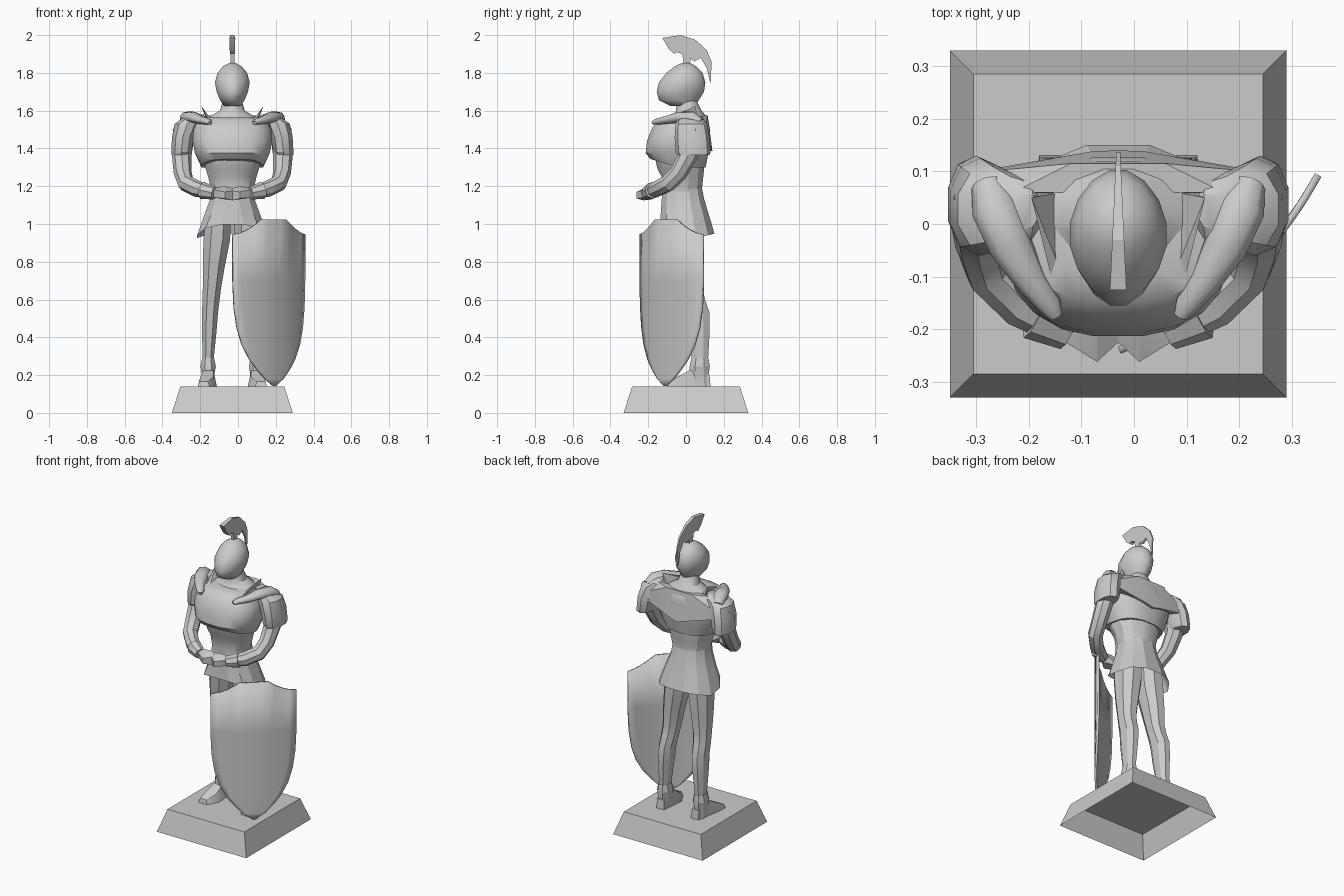
import bpy, bmesh, math
from mathutils import Vector

if "Cube" in bpy.data.objects:
    bpy.data.objects.remove(bpy.data.objects["Cube"])

CX = -0.03  # figure's centre line; body parts use x relative to it

steel = bpy.data.materials.new("grey_stone")
steel.diffuse_color = (0.6, 0.6, 0.6, 1)
steel.use_nodes = True
steel.node_tree.nodes["Principled BSDF"].inputs["Base Color"].default_value = steel.diffuse_color


def finish(name, bm, x=CX, mirror=False, smooth=35, solid=0.0, recalc=True):
    if recalc:
        bmesh.ops.recalc_face_normals(bm, faces=bm.faces)
    me = bpy.data.meshes.new(name)
    bm.to_mesh(me)
    bm.free()
    ob = bpy.data.objects.new(name, me)
    bpy.context.collection.objects.link(ob)
    ob.location.x = x
    me.materials.append(steel)
    if solid:
        m = ob.modifiers.new("thickness", 'SOLIDIFY')
        m.thickness = solid
        m.offset = 0
    if mirror:
        m = ob.modifiers.new("mirror", 'MIRROR')
        m.use_mirror_merge = False
    bpy.ops.object.select_all(action='DESELECT')
    ob.select_set(True)
    bpy.context.view_layer.objects.active = ob
    bpy.ops.object.shade_smooth_by_angle(angle=math.radians(smooth))
    return ob


def skin(bm, rings, cap_start=True, cap_end=True):
    n = len(rings[0])
    vs = [[bm.verts.new(p) for p in r] for r in rings]
    for a, b in zip(vs, vs[1:]):
        for i in range(n):
            j = (i + 1) % n
            bm.faces.new((a[i], a[j], b[j], b[i]))
    if cap_start:
        bm.faces.new(vs[0][::-1])
    if cap_end:
        bm.faces.new(vs[-1])


def spow(v, e):
    return math.copysign(abs(v) ** (2 / e), v)


def loft(name, rows, n=16, e=2.2, caps=(True, True), **kw):
    """rows: (z or (front, side, back) z, centre x, half width, front y, back y)"""
    rings = []
    for z, cx, w, yf, yb in rows:
        ring = []
        for i in range(n):
            a = 2 * math.pi * (i + 0.5) / n
            c, s = spow(math.cos(a), e), spow(math.sin(a), e)
            if isinstance(z, tuple):
                end = z[0] if s < 0 else z[2]
                h = z[1] + (end - z[1]) * abs(s)
            else:
                h = z
            ring.append((cx + w * c, (yf + yb) / 2 + (yb - yf) / 2 * s, h))
        rings.append(ring)
    bm = bmesh.new()
    skin(bm, rings, *caps)
    return finish(name, bm, **kw)


def tube(name, path, n=8, flat=1.0, **kw):
    """path: (x, y, z, radius); rings follow the path without twisting"""
    pts = [Vector(p[:3]) for p in path]
    t0 = (pts[1] - pts[0]).normalized()
    u = t0.orthogonal().normalized()
    rings = []
    for k, p in enumerate(pts):
        t = (pts[min(k + 1, len(pts) - 1)] - pts[max(k - 1, 0)]).normalized()
        u = t0.rotation_difference(t) @ u
        t0 = t
        v = t.cross(u)
        ring = []
        for i in range(n):
            a = 2 * math.pi * i / n
            d = (u * math.cos(a) + v * math.sin(a)) * path[k][3]
            d.z *= flat
            ring.append(p + d)
        rings.append(ring)
    bm = bmesh.new()
    skin(bm, rings)
    return finish(name, bm, **kw)


def hull(name, points, **kw):
    bm = bmesh.new()
    for p in points:
        bm.verts.new(p)
    bmesh.ops.convex_hull(bm, input=bm.verts)
    loose = [v for v in bm.verts if not v.link_faces]
    bmesh.ops.delete(bm, geom=loose, context='VERTS')
    return finish(name, bm, **kw)


# plinth, open underneath
bm = bmesh.new()
skin(bm, [[(sx * w, sy * d, z) for sx, sy in ((-1, -1), (1, -1), (1, 1), (-1, 1))]
          for w, d, z in ((0.32, 0.33, 0), (0.275, 0.285, 0.14))], cap_start=False)
finish("plinth", bm)

# helmet, neck and shoulder slope
loft("helmet", [(1.625, 0, .045, -.085, .05), (1.655, 0, .066, -.145, .07),
                (1.70, 0, .085, -.158, .098), (1.75, 0, .094, -.145, .105),
                (1.80, 0, .08, -.105, .09), (1.835, 0, .05, -.06, .055),
                (1.853, 0, .015, -.02, .02)], e=1.85, smooth=50)
loft("neck", [(1.53, 0, .20, -.12, .12), (1.565, 0, .13, -.07, .115), (1.60, 0, .068, -.055, .085),
              (1.66, 0, .05, -.05, .055)], n=12, e=2)

# helmet crest: thin blade, wider at the front
outline = [(-.125, 1.985), (-.03, 2.0), (.05, 1.975), (.11, 1.92), (.136, 1.857), (.13, 1.74),
           (.11, 1.825), (.078, 1.88), (.045, 1.86), (.025, 1.875), (.02, 1.84), (-.01, 1.84),
           (-.02, 1.90), (-.05, 1.91), (-.06, 1.90), (-.09, 1.925)]
bm = bmesh.new()
skin(bm, [[(s * (.010 - .045 * y), y, z) for y, z in outline] for s in (-1, 1)])
finish("helmet_crest", bm, smooth=20)

# breastplate, abdomen, skirt
loft("breastplate", [(1.565, 0, .13, -.10, .11), (1.55, 0, .185, -.15, .12), (1.50, 0, .208, -.185, .128),
                     (1.44, 0, .213, -.208, .13), (1.375, 0, .20, -.215, .12),
                     ((1.345, 1.30, 1.30), 0, .165, -.19, .105)], n=20, e=2.5, smooth=40)
loft("abdomen", [(1.36, 0, .16, -.17, .105), (1.29, 0, .145, -.155, .10), (1.25, 0, .132, -.132, .095),
                 (1.19, 0, .118, -.13, .088), (1.13, 0, .115, -.13, .095)], n=12, smooth=30)
loft("skirt", [(1.19, 0, .115, -.128, .088), (1.13, 0, .122, -.132, .10),
               (1.05, 0, .152, -.138, .125), ((1.0, .915, .95), 0, .192, -.143, .155)],
     n=12, e=2.3, caps=(False, False), smooth=20)

# back yoke with a pointed lower edge
hull("back_yoke", [(s * x, y, z) for s in (-1, 1) for x, y, z in
                   ((.20, .06, 1.57), (.09, .115, 1.575), (.25, .10, 1.50), (.24, .105, 1.45),
                    (.05, .138, 1.40), (.0, .14, 1.385), (.22, .05, 1.46), (.0, .06, 1.40))], smooth=15)

# pauldrons with draped ornament and raised spike
loft("pauldron", [(1.365, .275, .05, -.045, .125), (1.38, .270, .056, -.055, .13),
                  (1.46, .262, .060, -.06, .125), (1.53, .240, .068, -.055, .11),
                  (1.56, .205, .062, -.045, .09), (1.58, .18, .03, -.01, .06)],
     n=10, mirror=True, smooth=30)
tube("shoulder_ornament", [(.25, .075, 1.54, .03), (.235, .03, 1.565, .045), (.205, -.04, 1.565, .042),
                           (.165, -.11, 1.55, .03), (.13, -.155, 1.542, .023), (.118, -.175, 1.535, .014)],
     flat=.7, mirror=True, smooth=60)
hull("shoulder_spike", [(.105, -.10, 1.545), (.125, -.11, 1.55), (.11, .06, 1.55), (.14, .06, 1.56),
                        (.14, -.05, 1.575), (.165, .05, 1.625), (.158, .03, 1.61)], mirror=True, smooth=20)

# arms folded forward to joined hands
tube("arm", [(.255, .05, 1.50, .058), (.268, .01, 1.36, .052), (.263, -.04, 1.27, .047),
             (.245, -.095, 1.215, .045), (.185, -.155, 1.185, .043), (.10, -.205, 1.165, .031)],
     mirror=True, smooth=25)
tube("gauntlet_cuff", [(.16, -.175, 1.178, .046), (.095, -.207, 1.163, .034)], mirror=True, smooth=25)
hull("hand", [(.10, -.185, 1.19), (.10, -.215, 1.14), (.10, -.225, 1.18), (.04, -.262, 1.17),
              (.04, -.262, 1.135), (.04, -.20, 1.20), (.0, -.225, 1.175), (.0, -.225, 1.125),
              (.0, -.19, 1.19), (.0, -.18, 1.13)], mirror=True, smooth=20)

# legs and boots
loft("leg", [(1.03, .075, .07, -.095, .095), (.92, .082, .076, -.088, .10), (.78, .098, .063, -.062, .098),
             (.66, .108, .052, -.035, .093), (.60, .113, .049, -.022, .105), (.53, .118, .045, -.008, .13),
             (.44, .122, .042, .002, .13), (.28, .128, .031, .028, .12)], n=8, mirror=True, smooth=25)
loft("boot_shaft", [(.14, .128, .036, .02, .13), (.21, .128, .036, .015, .125), (.245, .128, .044, .015, .13),
                    (.29, .128, .034, .025, .122)], n=8, mirror=True, smooth=20)
hull("foot", [(.095, .13, .14), (.15, .13, .14), (.10, .125, .20), (.15, .125, .20),
              (.10, .02, .225), (.155, .02, .225), (.082, -.03, .14), (.178, -.045, .14),
              (.10, -.035, .19), (.17, -.045, .19), (.12, -.10, .14), (.182, -.10, .14),
              (.13, -.095, .165), (.175, -.095, .165)], mirror=True, smooth=20)

# shield: curved sheet standing across a diagonal chord
left, right = Vector((-.028, -.24)), Vector((.35, .093))
mid, along = (left + right) / 2, (right - left) / 2
out = Vector((along.y, -along.x)).normalized()
COLS = 12
rows = [(.142, .02), (.18, .25), (.23, .45), (.28, .62), (.36, .80), (.45, .91), (.56, .975), (.70, 1), (None, 1)]
bm = bmesh.new()
grid = []
for z, w in rows:
    line = []
    for i in range(COLS + 1):
        u = (2 * i / COLS - 1) * w
        k = min(1, (1 - abs(u)) / 0.67)  # top edge dips to the corners
        h = z if z is not None else .945 + .08 * k ** 1.6
        p = mid + along * u + out * .046 * (1 - u * u)
        line.append(bm.verts.new((p.x, p.y, h)))
    grid.append(line)
for a, b in zip(grid, grid[1:]):
    for i in range(COLS):
        bm.faces.new((a[i], a[i + 1], b[i + 1], b[i]))
finish("shield", bm, x=0, solid=.014, smooth=35)
